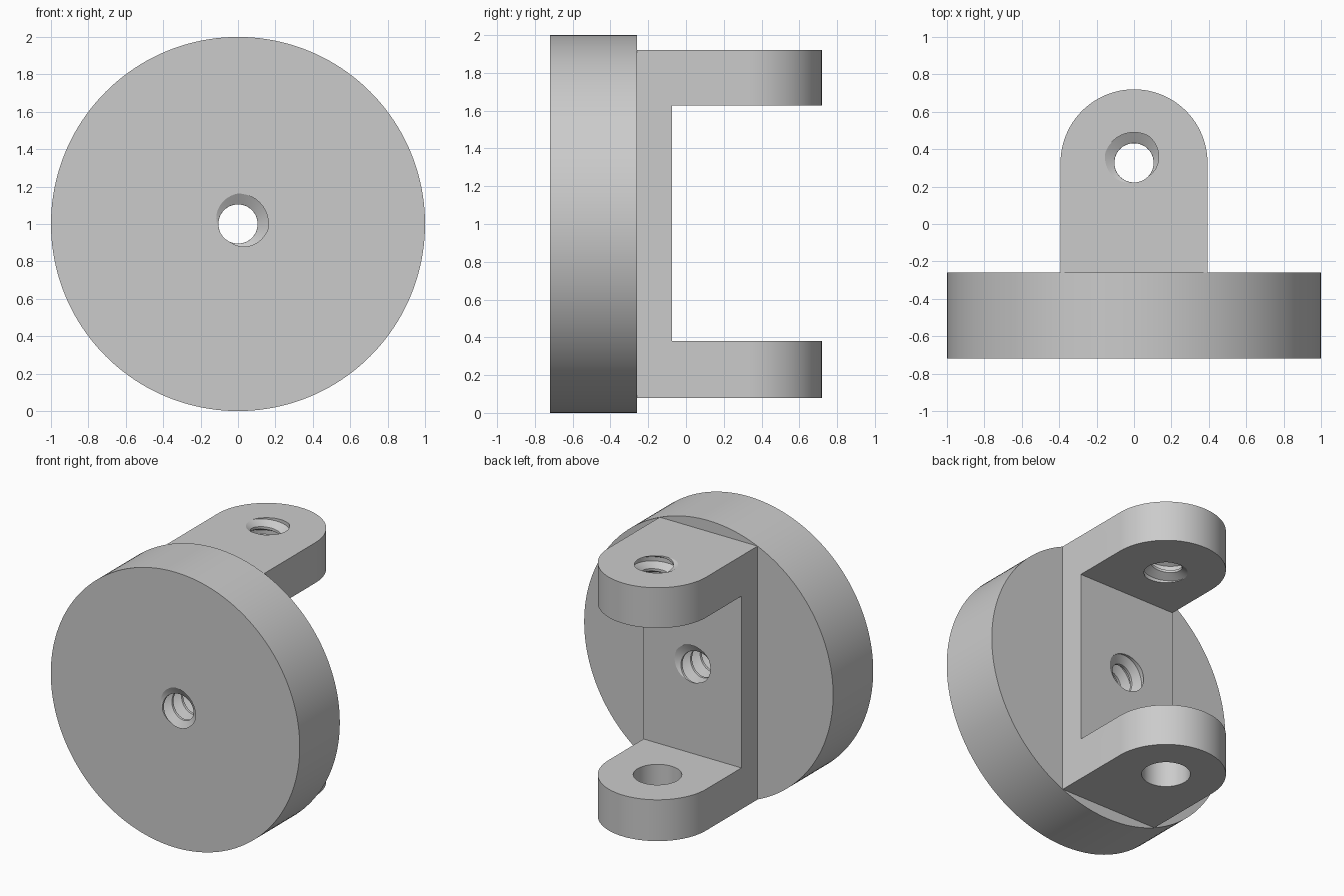
import bpy, bmesh, math
from mathutils import Matrix

cube = bpy.data.objects.get("Cube")
if cube:
    bpy.data.objects.remove(cube, do_unlink=True)

# Single plain grey
grey = bpy.data.materials.new("plain grey")
grey.use_nodes = True
color = (0.6, 0.6, 0.6, 1)
grey.diffuse_color = color
grey.node_tree.nodes["Principled BSDF"].inputs["Base Color"].default_value = color

BACK, FRONT, SEAT = 0.72, -0.72, -0.26   # y limits and disc/bracket joint
HALF = 0.393                             # half width of the bracket
PIN_Y = BACK - HALF                      # arm hole position
LOW, HIGH = 0.08, 1.92                   # bracket bottom and top


def make(name, bm, matrix=None):
    if matrix:
        bm.transform(matrix)
    bmesh.ops.recalc_face_normals(bm, faces=bm.faces)
    mesh = bpy.data.meshes.new(name)
    bm.to_mesh(mesh)
    bm.free()
    mesh.materials.append(grey)
    obj = bpy.data.objects.new(name, mesh)
    bpy.context.collection.objects.link(obj)
    return obj


def cylinder(name, radius, depth, segments, matrix):
    bm = bmesh.new()
    bmesh.ops.create_cone(bm, cap_ends=True, segments=segments, radius1=radius,
                          radius2=radius, depth=depth)
    return make(name, bm, matrix)


def box(name, x, y, z):
    bm = bmesh.new()
    bmesh.ops.create_cube(bm, size=1)
    size = [b - a for a, b in (x, y, z)]
    mid = [(a + b) / 2 for a, b in (x, y, z)]
    return make(name, bm, Matrix.Translation(mid) @ Matrix.Diagonal((*size, 1)))


def thread_cutter(name, depth, matrix, pitch=0.11, minor=0.105, major=0.163, n=36):
    """Right-hand threaded plug; its mouth lies at local z = 0, running down -z."""
    def radius(k, i):
        t = (k - i) % n
        t = min(t, n - t) / n
        blend = min(max((t - 0.14) / 0.28, 0), 1)
        return major + (minor - major) * blend

    bm = bmesh.new()
    rows = []
    for k in range(-math.ceil((depth + 0.03) / pitch * n), n // 4):
        rows.append([bm.verts.new((radius(k, i) * math.cos(math.tau * i / n),
                                   radius(k, i) * math.sin(math.tau * i / n),
                                   k * pitch / n + 0.0013)) for i in range(n)])
    for low, up in zip(rows, rows[1:]):
        for i in range(n):
            j = (i + 1) % n
            bm.faces.new((low[i], low[j], up[j]))
            bm.faces.new((low[i], up[j], up[i]))
    bm.faces.new(rows[0])
    bm.faces.new(rows[-1])
    return make(name, bm, matrix)


def cut(obj, cutter):
    cutter.hide_render = True
    mod = obj.modifiers.new("cut", "BOOLEAN")
    mod.operation = "DIFFERENCE"
    mod.solver = "EXACT"
    mod.object = cutter
    bpy.context.view_layer.objects.active = obj
    bpy.ops.object.modifier_apply(modifier=mod.name)


# Round base disc, axis along y
turn = Matrix.Rotation(math.pi / 2, 4, "X")
disc = cylinder("base_disc", 1, SEAT - FRONT, 160,
                Matrix.Translation((0, (SEAT + FRONT) / 2, 1)) @ turn)

# Bracket: round-ended plan extruded upward, then slotted into two arms
bm = bmesh.new()
plan = [(-HALF, SEAT), (HALF, SEAT)]
plan += [(HALF * math.cos(math.pi * i / 48), PIN_Y + HALF * math.sin(math.pi * i / 48))
         for i in range(49)]
face = bm.faces.new([bm.verts.new((x, y, LOW)) for x, y in plan])
ext = bmesh.ops.extrude_face_region(bm, geom=[face])
bmesh.ops.translate(bm, vec=(0, 0, HIGH - LOW),
                    verts=[v for v in ext["geom"] if isinstance(v, bmesh.types.BMVert)])
bracket = make("fork_bracket", bm)
slot = box("slot_cutter", (-1, 1), (-0.075, 1), (0.38, 1.627))
cut(bracket, slot)

# Plain hole in the lower arm
lower_hole = cylinder("lower_hole_cutter", 0.16, 0.5, 64,
                      Matrix.Translation((0, PIN_Y, 0.23)))
cut(bracket, lower_hole)

# Threaded hole in the upper arm
upper_thread = thread_cutter(
    "upper_thread_cutter", HIGH - 1.627,
    Matrix.Translation((0, PIN_Y, HIGH)) @ Matrix.Rotation(math.radians(115), 4, "Z"))
cut(bracket, upper_thread)

# Threaded hole through the disc and the bracket web
centre_thread = thread_cutter(
    "centre_thread_cutter", -0.075 - FRONT,
    Matrix.Translation((0, FRONT, 1)) @ turn @ Matrix.Rotation(math.radians(45), 4, "Z"))
cut(disc, centre_thread)
cut(bracket, centre_thread)

for cutter in (slot, lower_hole, upper_thread, centre_thread):
    bpy.data.objects.remove(cutter, do_unlink=True)

# Smooth round walls, keep edges crisp
for obj in (disc, bracket):
    bpy.ops.object.select_all(action="DESELECT")
    obj.select_set(True)
    bpy.context.view_layer.objects.active = obj
    bpy.ops.object.shade_smooth_by_angle(angle=math.radians(25))
